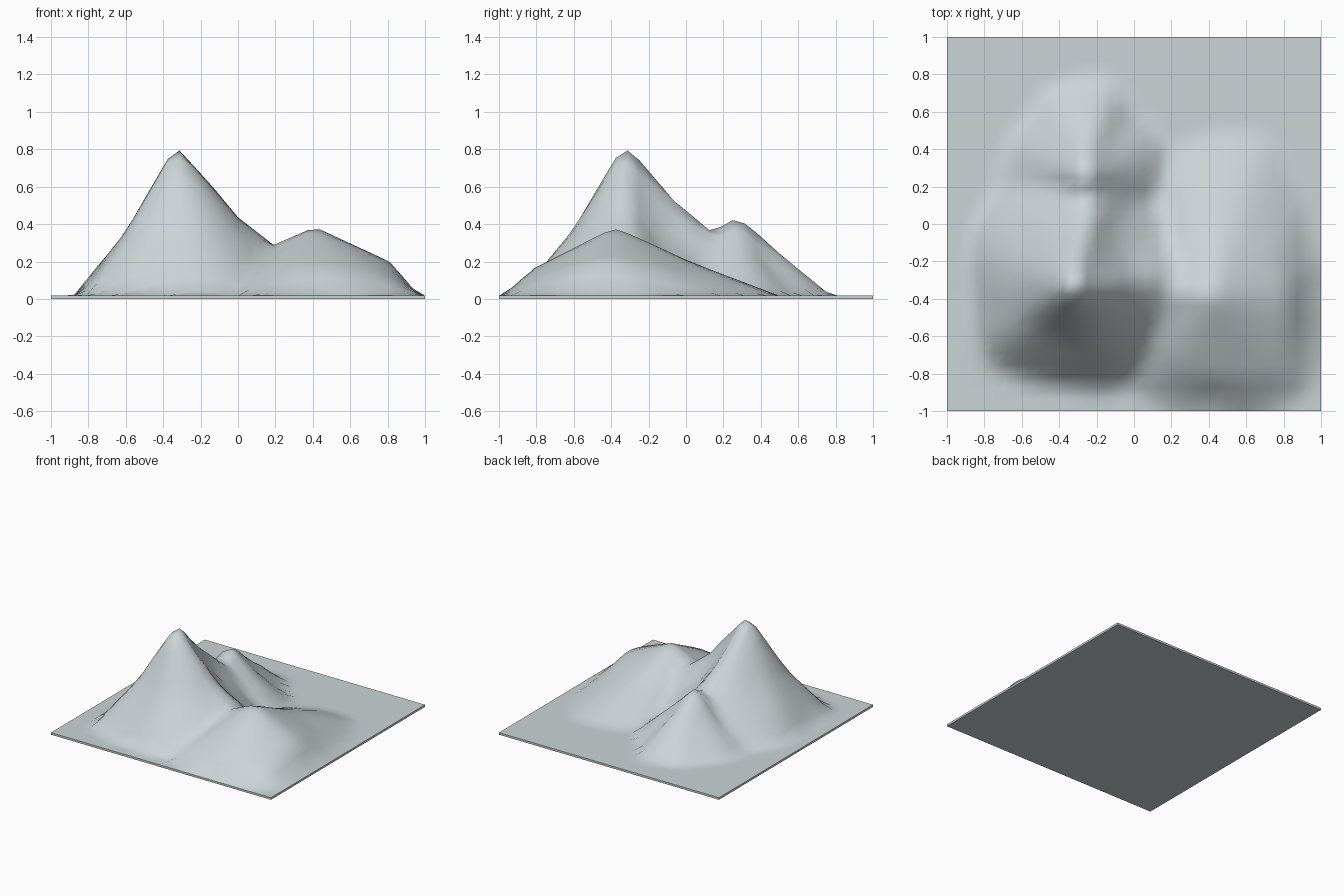
import bpy, bmesh, math

if "Cube" in bpy.data.objects:
    bpy.data.objects.remove(bpy.data.objects["Cube"])

BASE = 0.017   # plate thickness

# Each hill: centre x, centre y, height, then rays of
# (angle in degrees, shoulder radius, shoulder height, foot radius)
main_peak = (-0.33, -0.33, 0.83, [
    (5, .33, .44, .90), (30, .33, .33, .70), (52, .33, .35, .70), (76, .33, .48, .95),
    (110, .30, .42, .70), (130, .28, .38, .64), (150, .28, .36, .60), (180, .27, .36, .54),
    (195, .27, .37, .54), (220, .30, .36, .62), (250, .27, .36, .55), (270, .27, .37, .55),
    (300, .30, .37, .62), (330, .35, .36, .68)])
back_peak = (-0.27, 0.27, 0.45, [
    (15, .20, .25, .46), (48, .20, .21, .42), (74, .23, .25, .52), (90, .23, .24, .50),
    (110, .20, .24, .49), (130, .18, .23, .42), (165, .20, .21, .43), (190, .20, .20, .44),
    (225, .20, .20, .45), (270, .15, .36, .60), (320, .20, .24, .50), (345, .20, .25, .46)])
low_hill = (0.41, -0.38, 0.385, [
    (0, .40, .20, .55), (25, .40, .18, .60), (50, .40, .18, .74), (70, .40, .20, .90),
    (85, .38, .21, .88), (105, .38, .19, .80), (125, .30, .20, .58), (150, .27, .23, .60),
    (180, .22, .29, .70), (210, .32, .20, .60), (235, .40, .18, .66), (270, .43, .165, .58),
    (315, .55, .12, .74), (340, .42, .19, .59)])


def hill_height(hill, x, y):
    cx, cy, top, rays = hill
    r = math.hypot(x - cx, y - cy)
    a = math.degrees(math.atan2(y - cy, x - cx)) % 360
    # neighbouring rays around this direction
    ring = [(rays[-1][0] - 360,) + rays[-1][1:]] + rays + [(rays[0][0] + 360,) + rays[0][1:]]
    for p, q in zip(ring, ring[1:]):
        if p[0] <= a <= q[0]:
            break
    t = (a - p[0]) / (q[0] - p[0])
    # blending 1/r keeps the flanks close to flat facets
    rs = 1 / ((1 - t) / p[1] + t / q[1])
    zs = (1 - t) * p[2] + t * q[2]
    rb = 1 / ((1 - t) / p[3] + t / q[3])
    if r < rs:
        return top + (zs - top) * r / rs
    if r < rb:
        return zs + (BASE - zs) * (r - rs) / (rb - rs)
    return BASE


# Terrain: grid raised by the highest hill at each point
bm = bmesh.new()
bmesh.ops.create_grid(bm, x_segments=32, y_segments=32, size=1)
for v in bm.verts:
    v.co.z = max(hill_height(h, v.co.x, v.co.y) for h in (main_peak, back_peak, low_hill))
    if max(abs(v.co.x), abs(v.co.y)) > 0.99:
        v.co.z = BASE
for f in bm.faces:
    f.smooth = True

# Plate sides and underside
rim = [e for e in bm.edges if e.is_boundary]
for e in rim:
    e.smooth = False
ext = bmesh.ops.extrude_edge_only(bm, edges=rim)["geom"]
for g in ext:
    if isinstance(g, bmesh.types.BMVert):
        g.co.z = 0
for g in ext:
    if isinstance(g, bmesh.types.BMFace):
        g.smooth = False
corners = [min((g for g in ext if isinstance(g, bmesh.types.BMVert)),
               key=lambda v: (v.co.x - sx) ** 2 + (v.co.y - sy) ** 2)
           for sx, sy in ((-1, -1), (-1, 1), (1, 1), (1, -1))]
bottom = bm.faces.new(corners)
bottom.smooth = False
for e in bottom.edges:
    e.smooth = False
bmesh.ops.recalc_face_normals(bm, faces=[f for f in bm.faces if f is not bottom])
if sum(f.normal.z for f in bm.faces if f is not bottom) < 0:
    bmesh.ops.reverse_faces(bm, faces=[f for f in bm.faces if f is not bottom])
bottom.normal_update()
if bottom.normal.z > 0:
    bottom.normal_flip()

mesh = bpy.data.meshes.new("mountain_terrain")
bm.to_mesh(mesh)
bm.free()
mat = bpy.data.materials.new("pale grey")
mat.diffuse_color = (0.60, 0.66, 0.68, 1)
mat.use_nodes = True
mat.node_tree.nodes["Principled BSDF"].inputs["Base Color"].default_value = mat.diffuse_color
mesh.materials.append(mat)
terrain = bpy.data.objects.new("mountain_terrain", mesh)
bpy.context.collection.objects.link(terrain)
